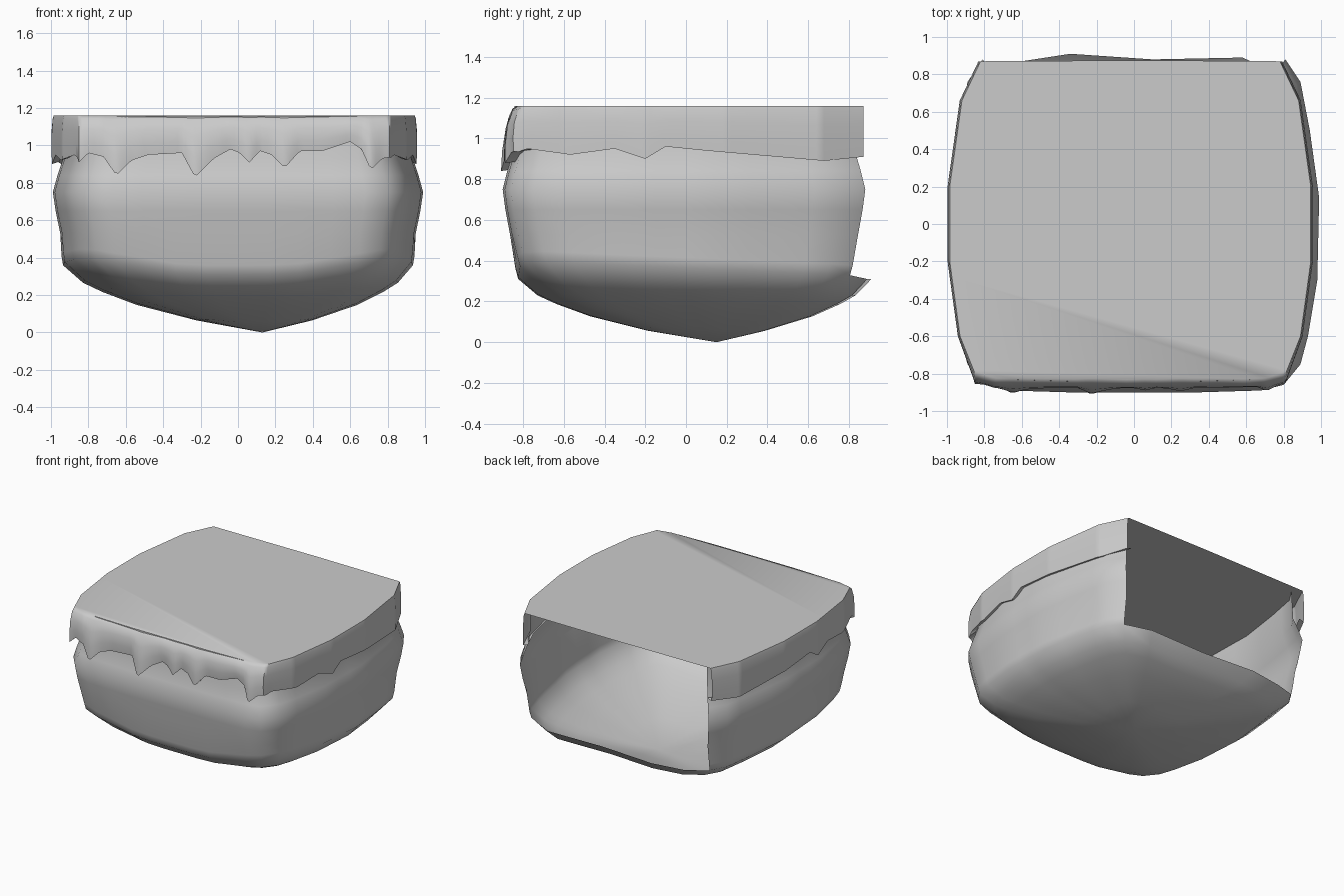
import bpy, bmesh, math
from mathutils import Vector

cube = bpy.data.objects.get("Cube")
if cube:
    bpy.data.objects.remove(cube)

grey = bpy.data.materials.new("plain grey")
grey.use_nodes = True
COLOUR = (0.6, 0.6, 0.6, 1)
grey.diffuse_color = COLOUR
grey.node_tree.nodes["Principled BSDF"].inputs["Base Color"].default_value = COLOUR


def lerp_table(table, t):
    """Straight-line lookup in a sorted list of pairs."""
    if t <= table[0][0]:
        return table[0][1]
    for (a, u), (b, v) in zip(table, table[1:]):
        if t <= b:
            return u + (v - u) * (t - a) / (b - a)
    return table[-1][1]


def u_path(half, step):
    """Mirror a half plan into a U open at the back and resample it."""
    pts = [Vector(p) for p in half] + [Vector((-x, y)) for x, y in half[-2::-1]]
    out = []
    for a, b in zip(pts, pts[1:]):
        n = max(1, round((b - a).length / step))
        out += [a.lerp(b, i / n) for i in range(n)]
    return out + [pts[-1]]


def bridge(bm, low, high, closed=False):
    n = len(low)
    for i in range(n if closed else n - 1):
        j = (i + 1) % n
        bm.faces.new((low[i], high[i], high[j], low[j]))


def finish(bm, name, angle):
    mesh = bpy.data.meshes.new(name)
    bmesh.ops.recalc_face_normals(bm, faces=bm.faces)
    bm.to_mesh(mesh)
    bm.free()
    ob = bpy.data.objects.new(name, mesh)
    bpy.context.collection.objects.link(ob)
    mesh.materials.append(grey)
    bpy.ops.object.select_all(action='DESELECT')
    ob.select_set(True)
    bpy.context.view_layer.objects.active = ob
    bpy.ops.object.shade_smooth_by_angle(angle=math.radians(angle))


# Body: bulging walls on three sides, open at the back
body_half = [(.81, .88), (.89, .76), (.94, .5), (.99, .14), (.98, -.3), (.93, -.6),
             (.89, -.75), (.8, -.86), (.68, -.89), (.35, -.9), (0, -.9)]
plan = u_path(body_half, .16)


def rim_height(p):
    side = min(1, max(0, abs(p.x) - .3) / .55)
    return .31 + side * (.055 - .04 * p.y)


bm = bmesh.new()
rim = [bm.verts.new((p.x * .945, p.y * .915, rim_height(p))) for p in plan]
lip = [bm.verts.new((p.x * .953, p.y * .93, rim_height(p) + .05)) for p in plan]
rows = [rim, lip]
for z, s in [(.53, .96), (.65, .985), (.75, 1), (.84, .975), (.93, .945), (1.158, .935)]:
    rows.append([bm.verts.new((p.x * s, p.y * s, z)) for p in plan])
for low, high in zip(rows, rows[1:]):
    bridge(bm, low, high)

# Shallow cone-like underside, closed across the back
back = [bm.verts.new((x, y, .31)) for x, y in [(-.6, .87), (-.34, .91), (.1, .88), (.58, .89)]]
ring = rim + back
outer = ring
for s, drop in [(.9, .74), (.8, .6), (.63, .41), (.33, .18)]:
    shift = (1 - s) * .13
    inner = [bm.verts.new((v.co.x * s + shift, v.co.y * s + shift, v.co.z * drop)) for v in ring]
    bridge(bm, inner, outer, closed=True)
    outer = inner
tip = bm.verts.new((.13, .15, 0))
for i, v in enumerate(outer):
    bm.faces.new((v, outer[(i + 1) % len(outer)], tip))
finish(bm, "body_shell", 50)

# Cap: flat top with a dripping skirt
front_drip = [(-.88, .88), (-.8, .96), (-.72, .94), (-.65, .84), (-.57, .92), (-.48, .95),
              (-.3, .96), (-.23, .83), (-.13, .93), (-.04, .98), (.01, .96), (.06, .91),
              (.12, .97), (.18, .95), (.25, .88), (.33, .97), (.45, .97), (.6, 1.02),
              (.66, .98), (.71, .87), (.77, .93), (.83, .94)]
side_drip = [(-.85, .9), (-.75, .95), (-.57, .92), (-.35, .95), (-.2, .9), (-.1, .96),
             (.1, .94), (.68, .89), (.87, .91)]
cap_half = [(.8, .87), (.9, .66), (.965, .2), (.965, -.2), (.91, -.6), (.83, -.8),
            (.72, -.825), (0, -.83)]
plan = u_path(cap_half, .02)


def drip(p):
    if p.y < -.8:
        return lerp_table(front_drip, p.x - .02)
    return lerp_table(side_drip, p.y)


bm = bmesh.new()
rows = []
for t, out in [(0, 0), (.08, .022), (.35, .043), (.7, .047), (1, .04), (.95, -.03)]:
    row = []
    for p in plan:
        low = drip(p)
        z = 1.16 + (low - 1.16) * t
        front = min(1, max(0, (-p.y - .6) / .22))
        hang = max(0, .97 - low) * .3 * t if out > 0 else 0
        side = out * (.25 if out > 0 else 1) * math.copysign(1, p.x) * (1 - front)
        row.append(bm.verts.new((p.x - .02 + side, p.y - (out + hang) * front, z)))
    rows.append(row)
for high, low in zip(rows, rows[1:]):
    bridge(bm, low, high)
bm.faces.new(rows[0] + [bm.verts.new((.05, .875, 1.16))])
finish(bm, "dripping_cap", 50)
